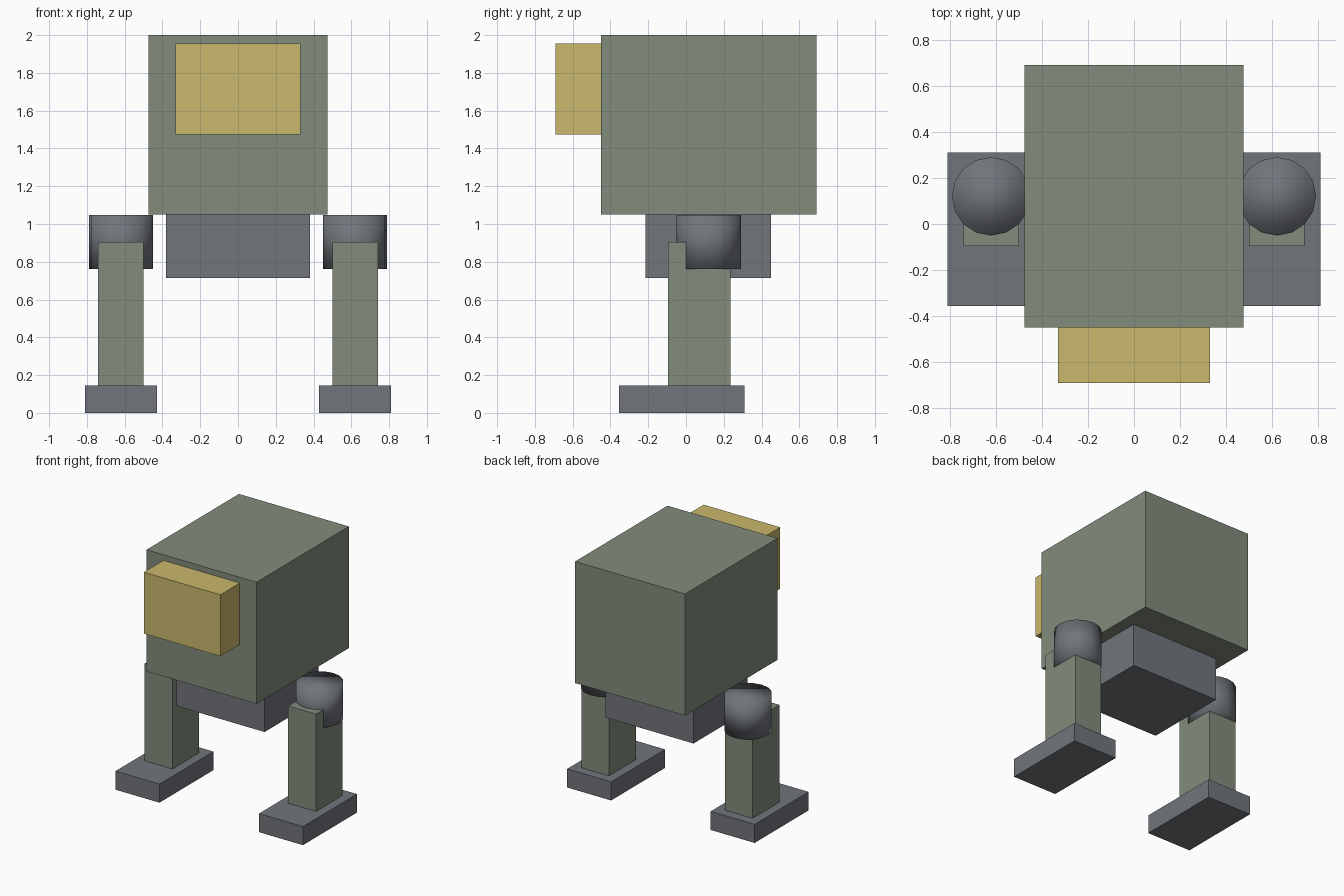
import bpy
import bmesh
from mathutils import Matrix, Vector

default = bpy.data.objects.get("Cube")
if default:
    bpy.data.objects.remove(default, do_unlink=True)


def material(name, rgb):
    mat = bpy.data.materials.new(name)
    mat.use_nodes = True
    mat.diffuse_color = (*rgb, 1)
    mat.node_tree.nodes["Principled BSDF"].inputs["Base Color"].default_value = (*rgb, 1)
    return mat


green = material("sage green", (0.223, 0.262, 0.202))
grey = material("slate grey", (0.165, 0.178, 0.198))
yellow = material("sand yellow", (0.591, 0.479, 0.150))


def add_object(name, bm, mat):
    mesh = bpy.data.meshes.new(name)
    bm.to_mesh(mesh)
    bm.free()
    mesh.materials.append(mat)
    obj = bpy.data.objects.new(name, mesh)
    bpy.context.collection.objects.link(obj)
    return obj


def box(name, low, high, mat):
    low, high = Vector(low), Vector(high)
    bm = bmesh.new()
    place = Matrix.Translation((low + high) / 2) @ Matrix.Diagonal((*(high - low), 1))
    bmesh.ops.create_cube(bm, size=1, matrix=place)
    return add_object(name, bm, mat)


def cylinder(name, centre, radius, depth, mat):
    bm = bmesh.new()
    bmesh.ops.create_cone(bm, cap_ends=True, segments=16, radius1=radius, radius2=radius,
                          depth=depth, matrix=Matrix.Translation(centre))
    for face in bm.faces:
        face.smooth = True
    return add_object(name, bm, mat)


# Torso, head and pelvis
box("torso", (-0.475, -0.45, 1.05), (0.475, 0.69, 2), green)
box("head", (-0.33, -0.69, 1.475), (0.33, -0.45, 1.955), yellow)
box("pelvis", (-0.38, -0.215, 0.715), (0.38, 0.45, 1.05), grey)

# Legs, one on each side
for side, s in (("left", 1), ("right", -1)):
    x = s * 0.62
    cylinder(side + "_hip_joint", (x, 0.12, 0.905), 0.17, 0.285, grey)
    box(side + "_leg", (x - 0.12, -0.095, 0.145), (x + 0.12, 0.235, 0.905), green)
    box(side + "_foot", (x - 0.19, -0.355, 0), (x + 0.19, 0.31, 0.145), grey)
